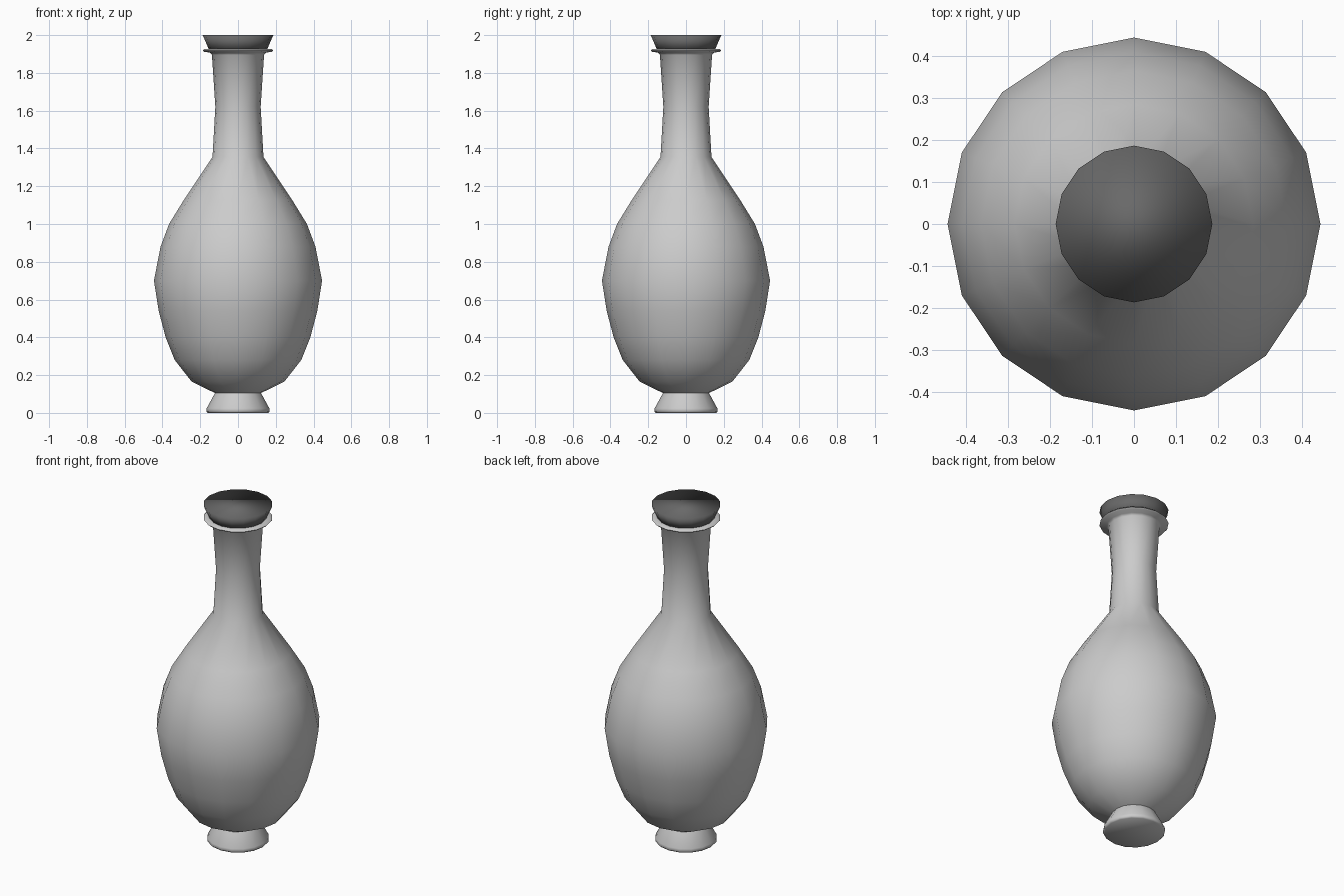
import bpy, bmesh, math

if "Cube" in bpy.data.objects:
    bpy.data.objects.remove(bpy.data.objects["Cube"])

SIDES = 16


def lathe(name, profile, cap_top=False):
    """Spin an (r, z) profile round z; close the bottom and optionally the top."""
    bm = bmesh.new()
    rings = []
    for r, z in profile:
        rings.append([bm.verts.new((r * math.cos(a), r * math.sin(a), z))
                      for a in (2 * math.pi * i / SIDES for i in range(SIDES))])
    for lo, hi in zip(rings, rings[1:]):
        for i in range(SIDES):
            j = (i + 1) % SIDES
            bm.faces.new((lo[i], lo[j], hi[j], hi[i]))
    bm.faces.new(rings[0][::-1])
    if cap_top:
        bm.faces.new(rings[-1])
    mesh = bpy.data.meshes.new(name)
    bm.to_mesh(mesh)
    bm.free()
    obj = bpy.data.objects.new(name, mesh)
    bpy.context.collection.objects.link(obj)
    mesh.shade_smooth()
    return obj


# Bottle: foot, belly, shoulder, neck and thin collar
bottle = lathe("bottle", [
    (0.16, 0.0), (0.168, 0.008), (0.166, 0.024), (0.122, 0.105),
    (0.245, 0.165), (0.335, 0.28), (0.383, 0.40), (0.42, 0.54),
    (0.445, 0.70), (0.41, 0.88), (0.365, 1.0), (0.285, 1.13),
    (0.135, 1.355), (0.12, 1.62), (0.138, 1.895), (0.148, 1.907),
    (0.18, 1.912), (0.187, 1.919), (0.18, 1.926), (0.15, 1.926),
])
bpy.ops.object.select_all(action='DESELECT')
bottle.select_set(True)
bpy.context.view_layer.objects.active = bottle
bpy.ops.object.shade_smooth_by_angle(angle=math.radians(60))

# Dark stopper flaring out of the collar
stopper = lathe("stopper", [(0.15, 1.915), (0.187, 2.0)], cap_top=True)
dark = bpy.data.materials.new("dark_stopper")
dark.diffuse_color = (0.14, 0.14, 0.14, 1)
dark.use_nodes = True
dark.node_tree.nodes["Principled BSDF"].inputs["Base Color"].default_value = dark.diffuse_color
stopper.data.materials.append(dark)
